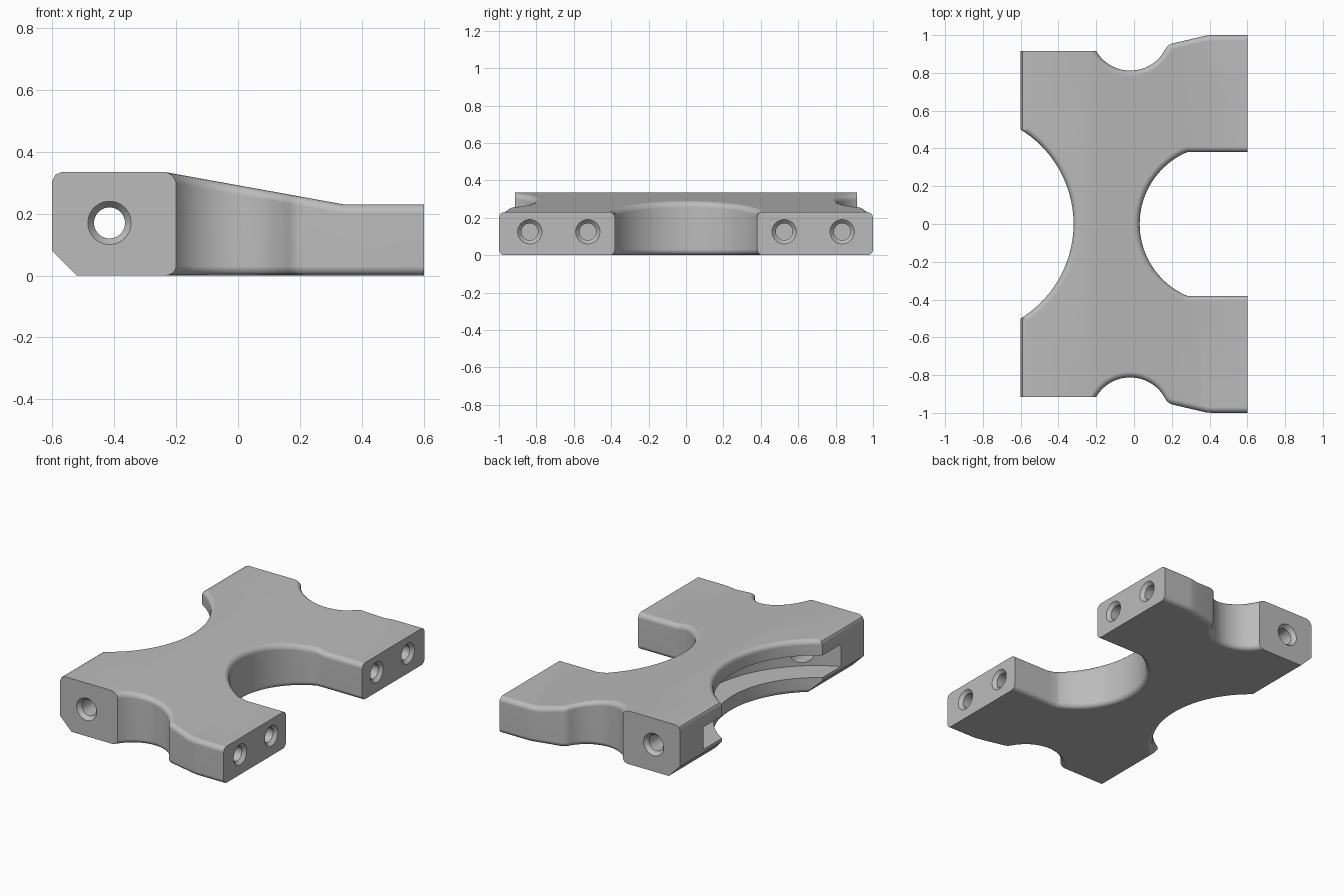
import bpy, bmesh
from math import sin, cos, pi, atan2, radians
from mathutils import Vector

if "Cube" in bpy.data.objects:
    bpy.data.objects.remove(bpy.data.objects["Cube"], do_unlink=True)

HIGH, LOW = 0.335, 0.23          # thickness at the tall and the thin end
SLOPE_A, SLOPE_B = -0.24, 0.34   # where the sloping top starts and stops
BLOCK_Y = 0.915


def make_object(name, bm):
    bmesh.ops.recalc_face_normals(bm, faces=bm.faces[:])
    mesh = bpy.data.meshes.new(name)
    bm.to_mesh(mesh)
    bm.free()
    obj = bpy.data.objects.new(name, mesh)
    bpy.context.collection.objects.link(obj)
    return obj


def arc(centre, start, end, steps):
    """Points on a circle from start to end, by the shorter way."""
    cx, cy = centre
    a = atan2(start[1] - cy, start[0] - cx)
    b = atan2(end[1] - cy, end[0] - cx)
    turn = (b - a + pi) % (2 * pi) - pi
    r = (Vector(start) - Vector(centre)).length
    return [(cx + r * cos(a + turn * i / steps), cy + r * sin(a + turn * i / steps))
            for i in range(steps + 1)]


def prism(points, offset):
    """Closed polygon pushed along a vector."""
    bm = bmesh.new()
    face = bm.faces.new([bm.verts.new(p) for p in points])
    out = bmesh.ops.extrude_face_region(bm, geom=[face])
    bmesh.ops.translate(bm, vec=offset,
                        verts=[g for g in out["geom"] if isinstance(g, bmesh.types.BMVert)])
    return bm


def hole_cutter(name, profile, place, sides=40):
    """Turned solid; place maps (u, v, depth) into space."""
    bm = bmesh.new()
    rings = [[bm.verts.new(place(r * cos(2 * pi * i / sides), r * sin(2 * pi * i / sides), d))
              for i in range(sides)] for r, d in profile]
    for lower, upper in zip(rings, rings[1:]):
        for i in range(sides):
            j = (i + 1) % sides
            bm.faces.new((lower[i], lower[j], upper[j], upper[i]))
    bm.faces.new(rings[0])
    bm.faces.new(rings[-1])
    return make_object(name, bm)


def apply_boolean(body, cutter, operation="DIFFERENCE"):
    cutter.hide_render = True
    mod = body.modifiers.new("cut", "BOOLEAN")
    mod.operation, mod.object, mod.solver = operation, cutter, "EXACT"
    bpy.context.view_layer.objects.active = body
    bpy.ops.object.modifier_apply(modifier=mod.name)
    bpy.data.objects.remove(cutter, do_unlink=True)


# Plan outline: one half, then its mirror
half = arc((-0.906, 0), (-0.32, 0), (-0.6, 0.5), 20)
half[-1] = (-0.6, 0.5)
half += [(-0.6, BLOCK_Y)]
half += arc((-0.02, 1.021), (-0.2, BLOCK_Y), (0.165, 0.925), 18)
half += [(0.178, 0.943), (0.2, 0.955), (0.38, 0.997), (0.41, 1), (0.6, 1), (0.6, 0.38)]
half += arc((0.444, 0), (0.28, 0.38), (0.03, 0), 20)
outline = half + [(x, -y) for x, y in reversed(half[1:-1])]

# Plate with a sloping top
bm = prism([(x, y, 0) for x, y in outline], (0, 0, HIGH))
for x in (SLOPE_A, SLOPE_B):
    bmesh.ops.bisect_plane(bm, geom=bm.verts[:] + bm.edges[:] + bm.faces[:],
                           plane_co=(x, 0, 0), plane_no=(1, 0, 0), dist=1e-5)
for v in bm.verts:
    if v.co.z > 0.1:
        t = min(max((v.co.x - SLOPE_A) / (SLOPE_B - SLOPE_A), 0), 1)
        v.co.z = HIGH + (LOW - HIGH) * t
bmesh.ops.recalc_face_normals(bm, faces=bm.faces[:])
bm.normal_update()

# Rounded rims on every wall but the flat ends and the block sides
rims = []
for e in bm.edges:
    walls = [f for f in e.link_faces if abs(f.normal.z) < 0.1]
    if len(walls) != 1 or len(e.link_faces) != 2:
        continue
    flat_end = all(abs(v.co.x) > 0.599 for v in e.verts)
    block_side = all(abs(abs(v.co.y) - BLOCK_Y) < 1e-3 and v.co.x < -0.19 for v in e.verts)
    if not (flat_end or block_side):
        rims.append(e)
bmesh.ops.bevel(bm, geom=rims, offset=0.03, segments=4, profile=0.5,
                affect="EDGES", clamp_overlap=False)
body = make_object("bracket_body", bm)

# Rounded upper edge and chamfered lower edge of the tall end
side = [(-0.65, 0.2), (-0.602, 0.3), (-0.59, 0.325), (-0.565, 0.337), (-0.5, 0.36),
        (0.8, 0.5), (0.8, -0.2), (-0.32, -0.2), (-0.65, 0.13)]
apply_boolean(body, make_object("side_profile", prism([(x, -1.2, z) for x, z in side],
                                                      (0, 2.4, 0))), "INTERSECT")

# Curved slot in the large concave side
ring = [(-0.906 + 0.75 * cos(2 * pi * i / 96), 0.75 * sin(2 * pi * i / 96), 0.1)
        for i in range(96)]
apply_boolean(body, make_object("slot_cutter", prism(ring, (0, 0, 0.14))))

# Countersunk holes: one through each block, two in each prong end
bolt = [(0.086, -0.02), (0.05, 0.025), (0.05, 0.5)]
screw = [(0.085, -0.02), (0.045, 0.02), (0.045, 0.14)]
for s in (1, -1):
    apply_boolean(body, hole_cutter("bolt_hole", bolt, lambda u, v, d: (
        -0.415 + u, s * (BLOCK_Y - d), 0.17 + v)))
    for y in (0.525, 0.835):
        apply_boolean(body, hole_cutter("screw_hole", screw, lambda u, v, d: (
            0.6 - d, s * y + u, 0.125 + v)))

# Plain grey finish
grey = bpy.data.materials.new("plain_grey")
grey.use_nodes = True
colour = (0.5, 0.5, 0.5, 1)
grey.diffuse_color = colour
grey.node_tree.nodes["Principled BSDF"].inputs["Base Color"].default_value = colour
body.data.materials.clear()
body.data.materials.append(grey)
for p in body.data.polygons:
    p.material_index = 0

# Smooth curves with crisp edges
bpy.ops.object.select_all(action="DESELECT")
body.select_set(True)
bpy.context.view_layer.objects.active = body
bpy.ops.object.shade_smooth_by_angle(angle=radians(30))
weighted = body.modifiers.new("even_normals", "WEIGHTED_NORMAL")
weighted.keep_sharp = True
